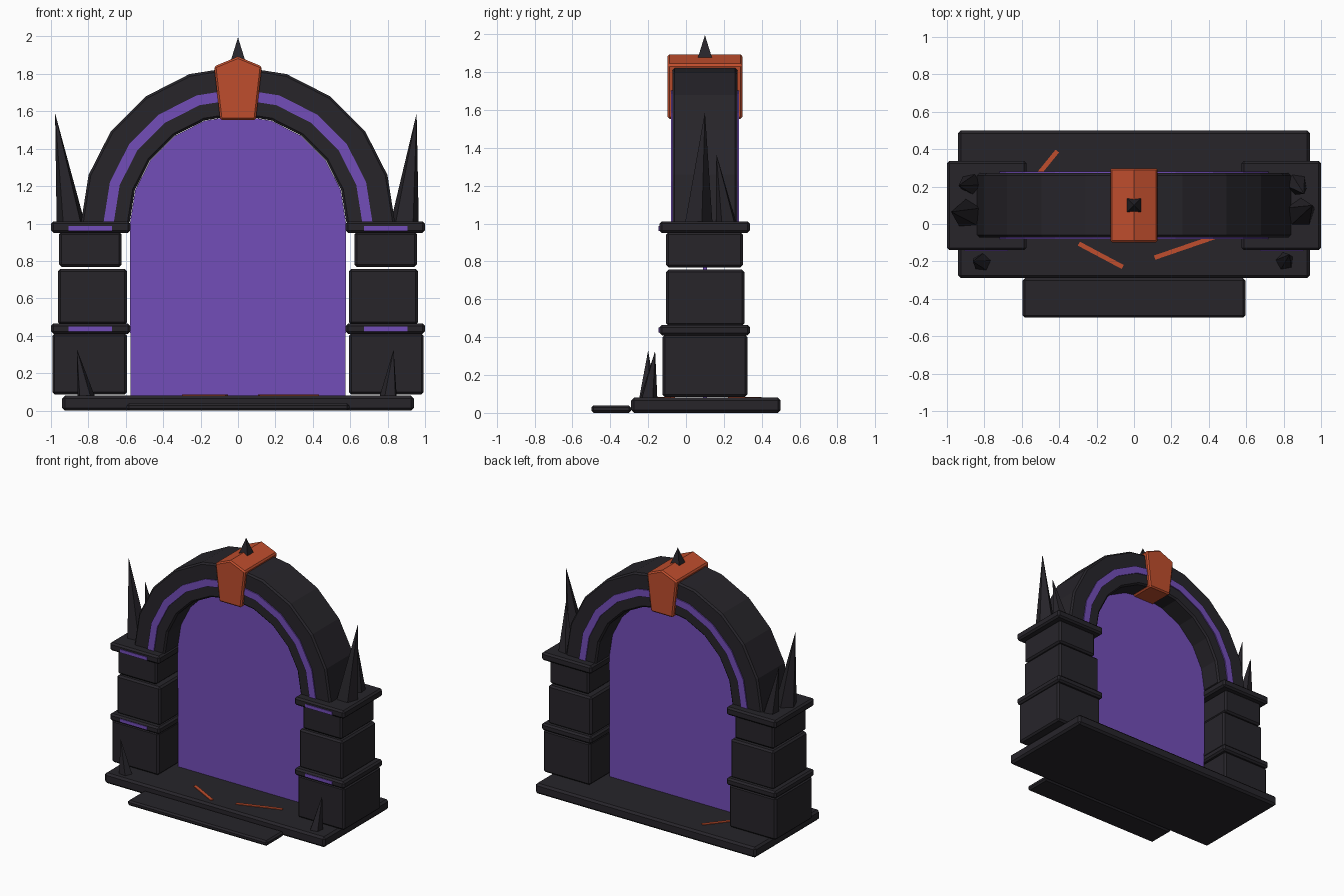
import bpy
import bmesh
from math import sin, cos, pi, atan2, hypot
from mathutils import Vector

cube = bpy.data.objects.get("Cube")
if cube:
    bpy.data.objects.remove(cube, do_unlink=True)


def material(name, rgb, rough=0.8):
    m = bpy.data.materials.new(name)
    m.use_nodes = True
    m.diffuse_color = (*rgb, 1)
    shader = next(n for n in m.node_tree.nodes if n.type == 'BSDF_PRINCIPLED')
    shader.inputs["Base Color"].default_value = (*rgb, 1)
    shader.inputs["Roughness"].default_value = rough
    return m


STONE = material("dark_stone", (0.02, 0.018, 0.023))
GLOW = material("purple_glow", (0.17, 0.075, 0.48))
EMBER = material("ember_orange", (0.52, 0.075, 0.026))
MID_Y = 0.1      # depth of the gate's centre plane
SPRING_Z = 1.0   # height at which the arch begins
STEPS = 10       # arch facets


def finish(bm, name, mat, bevel=0):
    bmesh.ops.recalc_face_normals(bm, faces=bm.faces)
    mesh = bpy.data.meshes.new(name)
    bm.to_mesh(mesh)
    bm.free()
    obj = bpy.data.objects.new(name, mesh)
    bpy.context.collection.objects.link(obj)
    mesh.materials.append(mat)
    if bevel:
        mod = obj.modifiers.new("Bevel", 'BEVEL')
        mod.width = bevel
        mod.segments = 1
        mod.limit_method = 'ANGLE'
        mod.angle_limit = pi / 4
    return obj


def box(name, x, y, z, mat=STONE, bevel=0):
    """Box from (min, max) pairs."""
    bm = bmesh.new()
    bmesh.ops.create_cube(bm, size=1)
    for v in bm.verts:
        v.co = [(lo + hi) / 2 + c * (hi - lo) for c, (lo, hi) in zip(v.co, (x, y, z))]
    return finish(bm, name, mat, bevel)


def prism(name, profile, y, mat, bevel=0):
    """Extrude an (x, z) outline from y[0] to y[1]."""
    bm = bmesh.new()
    face = bm.faces.new([bm.verts.new((px, y[0], pz)) for px, pz in profile])
    out = bmesh.ops.extrude_face_region(bm, geom=[face])
    moved = [g for g in out["geom"] if isinstance(g, bmesh.types.BMVert)]
    bmesh.ops.translate(bm, verts=moved, vec=(0, y[1] - y[0], 0))
    return finish(bm, name, mat, bevel)


def spike(name, base, radius, tip, sides=5, turn=0):
    """Leaning faceted shard."""
    bm = bmesh.new()
    ring = []
    for i in range(sides):
        a = turn + 2 * pi * i / sides
        ring.append(bm.verts.new(Vector(base) + Vector((cos(a), sin(a), 0)) * radius))
    top = bm.verts.new(tip)
    bm.faces.new(ring)
    for i in range(sides):
        bm.faces.new((ring[i], ring[(i + 1) % sides], top))
    return finish(bm, name, STONE)


def arc(radius):
    return [(radius * cos(pi * i / STEPS), SPRING_Z + radius * sin(pi * i / STEPS))
            for i in range(STEPS + 1)]


def arch(name, inner, outer, half_depth, mat, bevel=0):
    prism(name, arc(outer) + arc(inner)[::-1],
          (MID_Y - half_depth, MID_Y + half_depth), mat, bevel)


# Platform and front step
box("platform", (-0.94, 0.94), (-0.29, 0.5), (0, 0.08), bevel=0.015)
box("front_step", (-0.595, 0.595), (-0.5, -0.29), (0, 0.04), bevel=0.012)

# Pillars: (part, inner x, outer x, front y, back y, bottom z, top z)
courses = [
    ("lower_block", 0.593, 0.993, -0.125, 0.325, 0.085, 0.412),
    ("band", 0.575, 1.0, -0.14, 0.337, 0.41, 0.465),
    ("middle_block", 0.593, 0.962, -0.105, 0.308, 0.46, 0.757),
    ("upper_block", 0.622, 0.957, -0.105, 0.3, 0.768, 0.955),
    ("cap", 0.575, 1.0, -0.14, 0.337, 0.95, 1.012),
]
for side, s in (("left", 1), ("right", -1)):
    for part, x0, x1, y0, y1, z0, z1 in courses:
        box(f"{side}_pillar_{part}", sorted((s * x0, s * x1)), (y0, y1), (z0, z1),
            bevel=0.013)
    # Glowing inlays on the front of the band and cap
    for part, z in (("band", 0.437), ("cap", 0.973)):
        box(f"{side}_{part}_inlay", sorted((s * 0.675, s * 0.905)),
            (-0.145, -0.12), (z - 0.013, z + 0.013), GLOW)

# Arch with a glowing ring showing on both faces
arch("arch", 0.58, 0.84, 0.172, STONE, 0.012)
arch("arch_glow_ring", 0.665, 0.72, 0.18, GLOW)

# Portal sheet
prism("portal_sheet", [(-0.575, 0.08)] + arc(0.578)[::-1] + [(0.575, 0.08)],
      (MID_Y - 0.01, MID_Y + 0.01), GLOW)

# Keystone and its finial
prism("keystone", [(-0.095, 1.553), (0.095, 1.553), (0.128, 1.84), (0, 1.893), (-0.128, 1.84)],
      (-0.098, 0.298), EMBER, 0.01)
spike("keystone_spike", (0, MID_Y, 1.87), 0.055, (0, MID_Y, 1.995), 4, pi / 4)

# Shards on the pillar caps and the platform
spike("left_tall_shard", (0.89, 0.06, 1.0), 0.08, (0.955, 0.1, 1.59), turn=0.3)
spike("right_tall_shard", (-0.892, 0.055, 1.0), 0.08, (-0.978, 0.065, 1.59), turn=2.9)
spike("left_short_shard", (0.87, 0.215, 1.0), 0.058, (0.91, 0.16, 1.37), turn=0.8)
spike("right_short_shard", (-0.872, 0.215, 1.0), 0.058, (-0.938, 0.205, 1.37), turn=2.4)
spike("left_floor_shard", (0.805, -0.2, 0.07), 0.05, (0.832, -0.163, 0.327), turn=0.5)
spike("right_floor_shard", (-0.812, -0.205, 0.07), 0.05, (-0.862, -0.2, 0.33), turn=0.2)

# Ember cracks in the platform
cracks = [((-0.295, -0.105), (-0.06, -0.23)),
          ((0.11, -0.18), (0.43, -0.07)),
          ((-0.54, 0.23), (-0.41, 0.39))]
for i, ((ax, ay), (bx, by)) in enumerate(cracks, 1):
    half = hypot(bx - ax, by - ay) / 2
    crack = box(f"ember_crack_{i}", (-half, half), (-0.012, 0.012), (0.07, 0.085), EMBER)
    crack.location = ((ax + bx) / 2, (ay + by) / 2, 0)
    crack.rotation_euler.z = atan2(by - ay, bx - ax)
